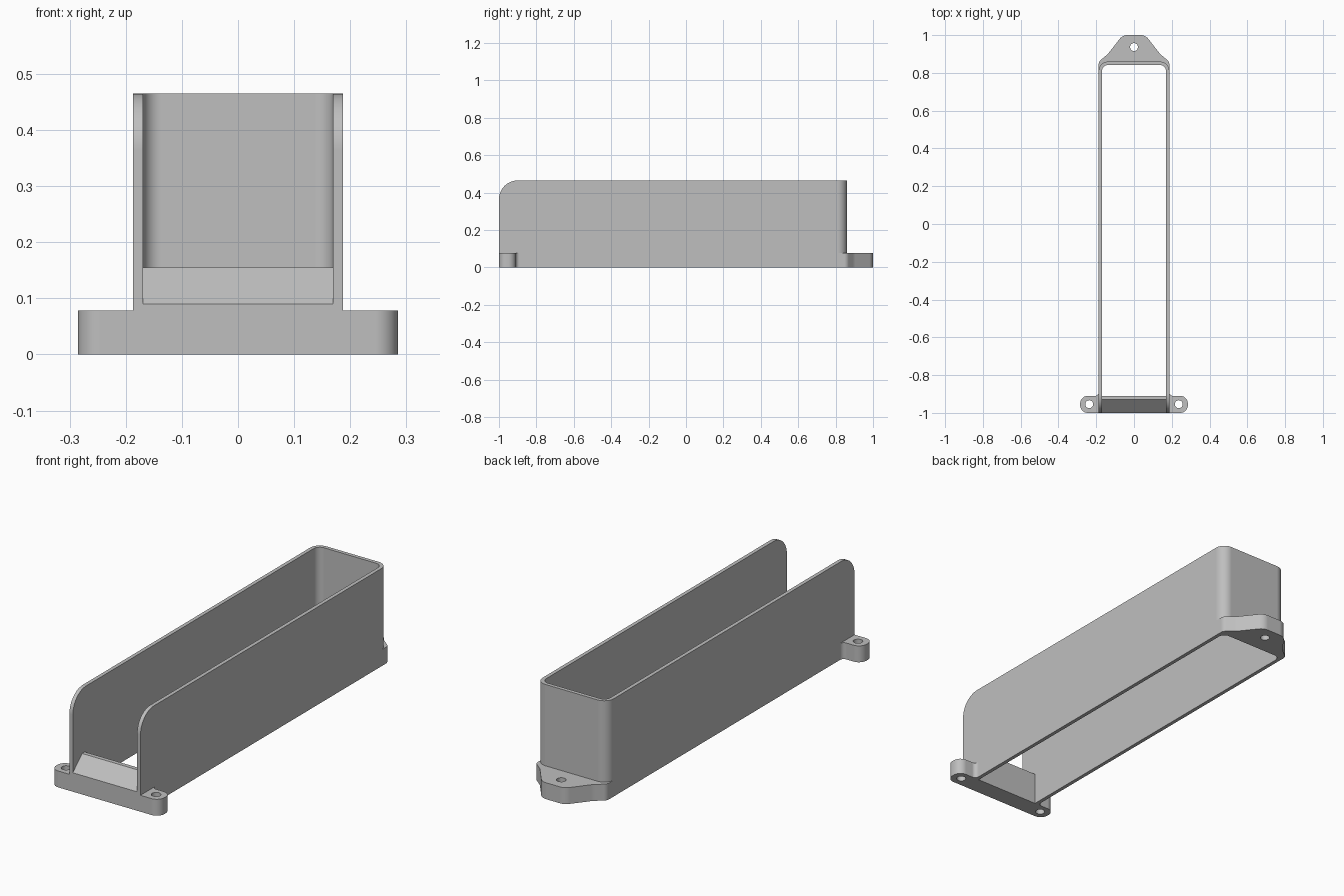
import bpy, bmesh, math
from mathutils import Vector

cube = bpy.data.objects.get("Cube")
if cube:
    bpy.data.objects.remove(cube, do_unlink=True)

HALF, INNER = 0.187, 0.169      # outer and inner half width of the walls
HEIGHT, FLANGE = 0.465, 0.078   # wall and mounting flange heights


def rounded(corners, steps=10):
    """Outline from (x, y, radius) corners, each replaced by a tangent arc."""
    out = []
    for i, (x, y, r) in enumerate(corners):
        p = Vector((x, y))
        if r == 0:
            out.append(p)
            continue
        u = (Vector(corners[i - 1][:2]) - p).normalized()
        v = (Vector(corners[(i + 1) % len(corners)][:2]) - p).normalized()
        angle = u.angle(v)
        centre = p + (u + v).normalized() * r / math.sin(angle / 2)
        a = p + u * r / math.tan(angle / 2) - centre
        b = p + v * r / math.tan(angle / 2) - centre
        sweep = math.pi - angle
        for k in range(steps + 1):
            t = k / steps
            out.append(centre + (a * math.sin((1 - t) * sweep)
                                 + b * math.sin(t * sweep)) / math.sin(sweep))
    return out


def mirrored(half):
    """Close a right-hand run of corners with its mirror image."""
    return half + [(-x, y, r) for x, y, r in reversed(half)]


def prism(name, outline, low, high, axis="z"):
    """Extrude an outline along z, or a (y, z) outline along x."""
    bm = bmesh.new()
    place = (lambda p: (p[0], p[1], low)) if axis == "z" else (lambda p: (low, p[0], p[1]))
    face = bm.faces.new([bm.verts.new(place(p)) for p in outline])
    new = bmesh.ops.extrude_face_region(bm, geom=[face])["geom"]
    shift = Vector((0, 0, high - low)) if axis == "z" else Vector((high - low, 0, 0))
    bmesh.ops.translate(bm, vec=shift,
                        verts=[v for v in new if isinstance(v, bmesh.types.BMVert)])
    bmesh.ops.recalc_face_normals(bm, faces=bm.faces)
    mesh = bpy.data.meshes.new(name)
    bm.to_mesh(mesh)
    bm.free()
    obj = bpy.data.objects.new(name, mesh)
    bpy.context.collection.objects.link(obj)
    return obj


def activate(obj):
    bpy.ops.object.select_all(action="DESELECT")
    obj.select_set(True)
    bpy.context.view_layer.objects.active = obj


def combine(body, other, operation):
    """Merge or cut, then discard the second solid."""
    mod = body.modifiers.new(operation, "BOOLEAN")
    mod.operation, mod.solver, mod.object = operation, "EXACT", other
    activate(body)
    bpy.ops.object.modifier_apply(modifier=mod.name)
    bpy.data.objects.remove(other, do_unlink=True)


# U-shaped wall, open at the front
body = prism("open_ended_holder", rounded(
    [(HALF, -1, 0), (HALF, 0.86, 0.05), (-HALF, 0.86, 0.05), (-HALF, -1, 0),
     (-INNER, -1, 0), (-INNER, 0.842, 0.032), (INNER, 0.842, 0.032), (INNER, -1, 0)]),
    0, HEIGHT)

# Rounded upper front corners of both side walls
arc = rounded([(-1, 0, 0), (-1, HEIGHT, 0.1), (0, HEIGHT, 0)])[1:-1]
combine(body, prism("corner_cutter", arc + [(-0.9, 0.6), (-1.1, 0.6), (-1.1, HEIGHT - 0.1)],
                    -0.3, 0.3, "x"), "DIFFERENCE")

# Front crossbar with a mounting ear on each side
combine(body, prism("front_crossbar", rounded(mirrored(
    [(0.285, -1, 0.04), (0.285, -0.91, 0.04), (HALF, -0.91, 0.02),
     (HALF, -0.885, 0), (0.178, -0.885, 0), (0.178, -0.91, 0)])), 0, FLANGE), "UNION")

# Sloping sill between the walls
combine(body, prism("front_sill",
                    [(-1, 0.04), (-1, 0.09), (-0.93, 0.155), (-0.91, 0.155), (-0.91, 0.04)],
                    -0.178, 0.178, "x"), "UNION")

# Tapered mounting tab at the back
combine(body, prism("back_tab", rounded(mirrored(
    [(0.178, 0.851, 0.041), (0.178, 0.8, 0), (HALF, 0.8, 0), (HALF, 0.86, 0.03),
     (0.14, 0.898, 0.08), (0.06, 1, 0.05)])), 0, FLANGE), "UNION")

# Screw holes
for x, y in ((-0.237, -0.954), (0.237, -0.954), (0, 0.937)):
    ring = [(x + 0.021 * math.cos(math.tau * k / 32), y + 0.021 * math.sin(math.tau * k / 32))
            for k in range(32)]
    combine(body, prism("hole_cutter", ring, -0.1, 0.12), "DIFFERENCE")

# Single grey material
grey = bpy.data.materials.new("light_grey")
grey.use_nodes = True
colour = (0.52, 0.52, 0.52, 1)
grey.diffuse_color = colour
grey.node_tree.nodes["Principled BSDF"].inputs["Base Color"].default_value = colour
body.data.materials.clear()
body.data.materials.append(grey)

# Smooth curves with flat planes kept flat
activate(body)
bpy.ops.object.shade_smooth_by_angle(angle=math.radians(30))
weighted = body.modifiers.new("flat_planes", "WEIGHTED_NORMAL")
weighted.keep_sharp = True
